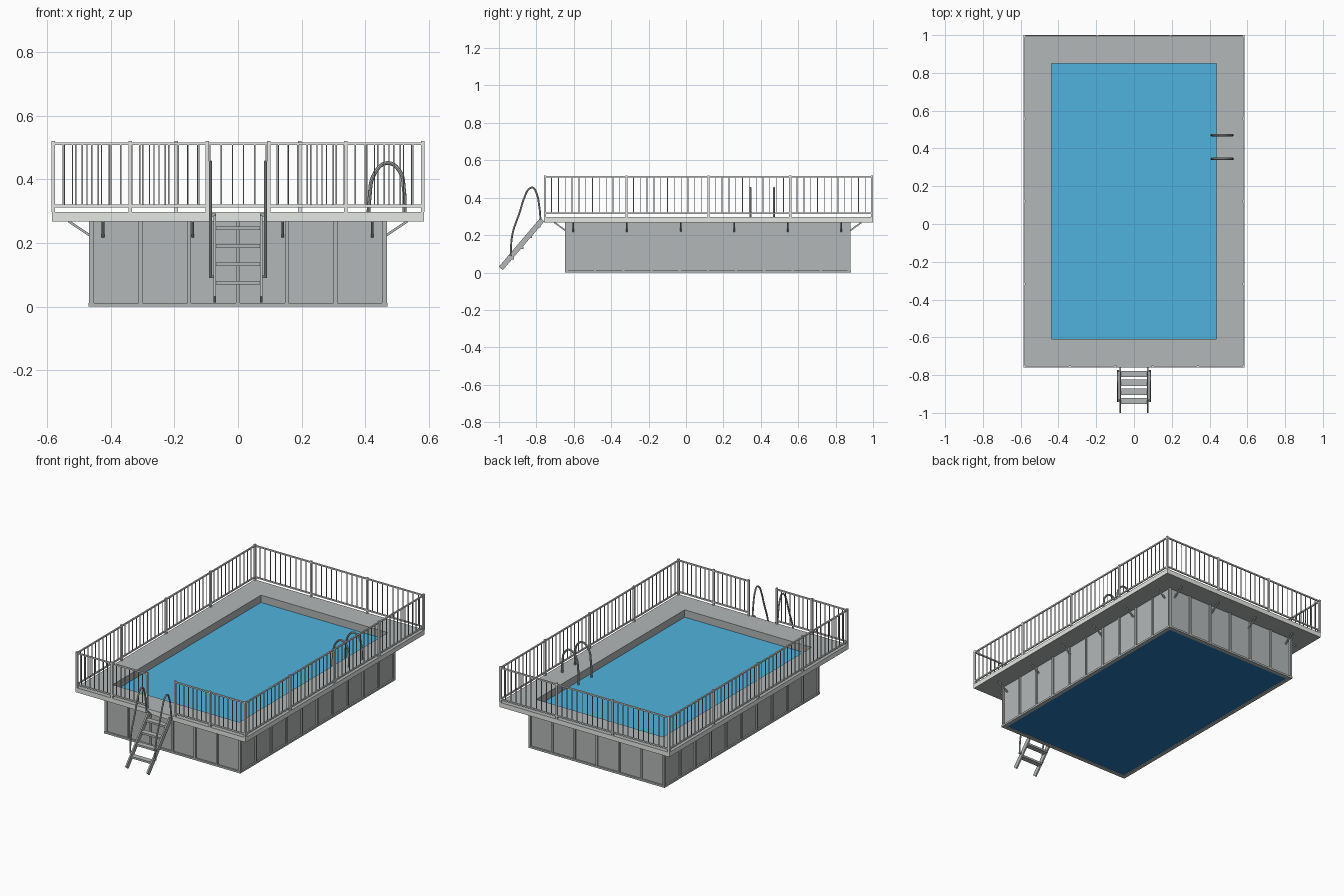
import bpy, bmesh
from mathutils import Matrix, Vector

cube = bpy.data.objects.get("Cube")
if cube:
    bpy.data.objects.remove(cube, do_unlink=True)


def material(name, r, g, b):
    m = bpy.data.materials.new(name)
    m.use_nodes = True
    m.diffuse_color = (r, g, b, 1)
    m.node_tree.nodes["Principled BSDF"].inputs["Base Color"].default_value = (r, g, b, 1)
    return m


GREY = material("panel grey", 0.45, 0.475, 0.475)
LIGHT = material("light trim grey", 0.78, 0.80, 0.77)
WATER = material("water blue", 0.08, 0.45, 0.73)
LINER = material("deep liner blue", 0.02, 0.18, 0.48)


def box(bm, lo, hi):
    """Axis-aligned box between two corners."""
    lo, hi = Vector(lo), Vector(hi)
    mat = Matrix.Translation((lo + hi) / 2) @ Matrix.Diagonal((*(hi - lo), 1))
    bmesh.ops.create_cube(bm, size=1, matrix=mat)


def beam(bm, a, b, w, d):
    """Square beam from a to b, w across and d deep."""
    a, b = Vector(a), Vector(b)
    rot = (b - a).to_track_quat('Z', 'Y').to_matrix().to_4x4()
    mat = Matrix.Translation((a + b) / 2) @ rot @ Matrix.Diagonal((w, d, (b - a).length, 1))
    bmesh.ops.create_cube(bm, size=1, matrix=mat)


def frame(bm, x, y0, y1, ix, iy0, iy1, z0, z1):
    """Rectangular ring with a rectangular hole, as four mitred sides."""
    outer = [(-x, y0), (x, y0), (x, y1), (-x, y1)]
    inner = [(-ix, iy0), (ix, iy0), (ix, iy1), (-ix, iy1)]
    rings = [[bm.verts.new((*p, z)) for p in r] for r, z in
             ((outer, z0), (outer, z1), (inner, z1), (inner, z0))]
    for k in range(4):
        a, b = rings[k], rings[(k + 1) % 4]
        for i in range(4):
            j = (i + 1) % 4
            bm.faces.new((a[i], a[j], b[j], b[i]))


def finish(name, bm, mats, rule=None):
    bmesh.ops.recalc_face_normals(bm, faces=bm.faces)
    if rule:
        for f in bm.faces:
            f.material_index = rule(f)
    me = bpy.data.meshes.new(name)
    bm.to_mesh(me)
    bm.free()
    for m in mats:
        me.materials.append(m)
    ob = bpy.data.objects.new(name, me)
    bpy.context.collection.objects.link(ob)


def tube(name, pts, radius, mat):
    cu = bpy.data.curves.new(name, 'CURVE')
    cu.dimensions = '3D'
    cu.bevel_depth = radius
    cu.bevel_resolution = 2
    cu.resolution_u = 6
    cu.use_fill_caps = True
    s = cu.splines.new('BEZIER')
    s.bezier_points.add(len(pts) - 1)
    for bp, p in zip(s.bezier_points, pts):
        bp.co = p
        bp.handle_left_type = bp.handle_right_type = 'AUTO'
    cu.materials.append(mat)
    ob = bpy.data.objects.new(name, cu)
    bpy.context.collection.objects.link(ob)
    return ob


# Main sizes
WX, WY0, WY1 = 0.46, -0.638, 0.872      # pool walls
DX, DY0, DY1 = 0.585, -0.76, 1.0        # deck
IX, IY0, IY1 = 0.436, -0.61, 0.849      # water opening
Z0, Z1 = 0.268, 0.297                   # deck underside and top

# Pool walls, water body and blue floor underneath
bm = bmesh.new()
frame(bm, WX, WY0, WY1, IX + 0.002, IY0 - 0.002, IY1 + 0.002, 0.008, Z0)
finish("pool_wall", bm, [GREY])
bm = bmesh.new()
box(bm, (-0.449, WY0 + 0.012, 0.004), (0.449, WY1 - 0.012, 0.25))
finish("water", bm, [WATER, LINER], lambda f: int(f.normal.z < -0.5))

# Base rail and wall ribs
bm = bmesh.new()
frame(bm, WX + 0.009, WY0 - 0.009, WY1 + 0.009, 0.445, WY0 + 0.016, WY1 - 0.016, 0, 0.012)
r, out = 0.006, 0.008
for i in range(7):
    x = -WX + 2 * WX * i / 6
    for y in (WY0, WY1):
        box(bm, (x - r, y - out, 0.01), (x + r, y + out, Z0))
for i in range(11):
    y = WY0 + (WY1 - WY0) * i / 10
    for x in (-WX, WX):
        box(bm, (x - out, y - r, 0.01), (x + out, y + r, Z0))
finish("wall_ribs", bm, [GREY])

# Deck with a light outer fascia
bm = bmesh.new()
frame(bm, DX, DY0, DY1, IX, IY0, IY1, Z0, Z1)


def fascia(f):
    c = f.calc_center_median()
    rim = abs(c.x) > 0.58 or c.y > 0.99 or c.y < -0.75
    return int(abs(f.normal.z) < 0.5 and rim)


finish("deck", bm, [GREY, LIGHT], fascia)

# Diagonal brackets below the deck
bm = bmesh.new()
for i in range(4):
    x = -0.424 + 0.282 * i
    beam(bm, (x, WY0, 0.22), (x, WY0 - 0.066, Z0), 0.008, 0.008)
    beam(bm, (x, WY1, 0.22), (x, WY1 + 0.066, Z0), 0.008, 0.008)
for i in range(6):
    y = -0.602 + 0.2865 * i
    for s in (-1, 1):
        beam(bm, (s * WX, y, 0.22), (s * (WX + 0.072), y, Z0), 0.008, 0.008)
finish("deck_brackets", bm, [GREY])

# Railing: posts, rails and balusters along each run
posts, rails, bars = bmesh.new(), bmesh.new(), bmesh.new()
RX, RY0, RY1 = 0.58, -0.755, 0.995


def railing(a, b, panels, gaps):
    a, b = Vector(a), Vector(b)
    for z in (0.316, 0.511):
        p, q = (*a, z), (*b, z)
        box(rails, [min(u, v) - 0.004 for u, v in zip(p, q)],
            [max(u, v) + 0.004 for u, v in zip(p, q)])
    n = panels * gaps
    for i in range(n + 1):
        x, y = a.lerp(b, i / n)
        if i % gaps == 0:
            w = 0.0055
            box(posts, (x - w, y - w, Z1), (x + w, y + w, 0.52))
        else:
            w = 0.002
            box(bars, (x - w, y - w, 0.316), (x + w, y + w, 0.51))


for s in (-1, 1):
    railing((s * RX, RY0), (s * RX, RY1), 4, 12)
    railing((s * 0.097, RY0), (s * RX, RY0), 2, 8)
railing((-RX, RY1), (RX, RY1), 3, 11)
finish("railing_posts", posts, [LIGHT])
finish("railing_rails", rails, [LIGHT])
finish("railing_balusters", bars, [GREY])

# Entry ladder: stringers, treads and handrail clips
bm = bmesh.new()
for s in (-1, 1):
    beam(bm, (s * 0.073, -0.99, 0.022), (s * 0.073, -0.768, 0.283), 0.009, 0.028)
for y, z in ((-0.794, 0.246), (-0.84, 0.190), (-0.887, 0.133), (-0.937, 0.075)):
    box(bm, (-0.07, y - 0.017, z - 0.006), (0.07, y + 0.017, z + 0.006))
for s in (-1, 1):
    for y, z in ((-0.935, 0.095), (-0.778, 0.288)):
        beam(bm, (s * 0.07, y, z), (s * 0.09, y, z), 0.01, 0.01)
finish("entry_ladder", bm, [GREY])

# Ladder handrails and pool grab rails
tubes = []
side = [(-0.938, 0.09), (-0.928, 0.205), (-0.89, 0.32), (-0.863, 0.404), (-0.842, 0.444),
        (-0.82, 0.454), (-0.8, 0.425), (-0.784, 0.35), (-0.778, 0.285)]
for name, s in (("right", -1), ("left", 1)):
    tubes.append(tube(name + "_ladder_handrail", [(s * 0.086, y, z) for y, z in side], 0.005, GREY))
arch = [(0.41, 0.24), (0.413, 0.34), (0.43, 0.42), (0.47, 0.451),
        (0.508, 0.425), (0.521, 0.37), (0.523, Z1)]
for name, y in (("front", 0.345), ("back", 0.47)):
    tubes.append(tube(name + "_grab_rail", [(x, y, z) for x, z in arch], 0.006, GREY))

bpy.ops.object.select_all(action='DESELECT')
for ob in tubes:
    ob.select_set(True)
bpy.context.view_layer.objects.active = tubes[0]
bpy.ops.object.convert(target='MESH')
bpy.ops.object.shade_smooth_by_angle()
